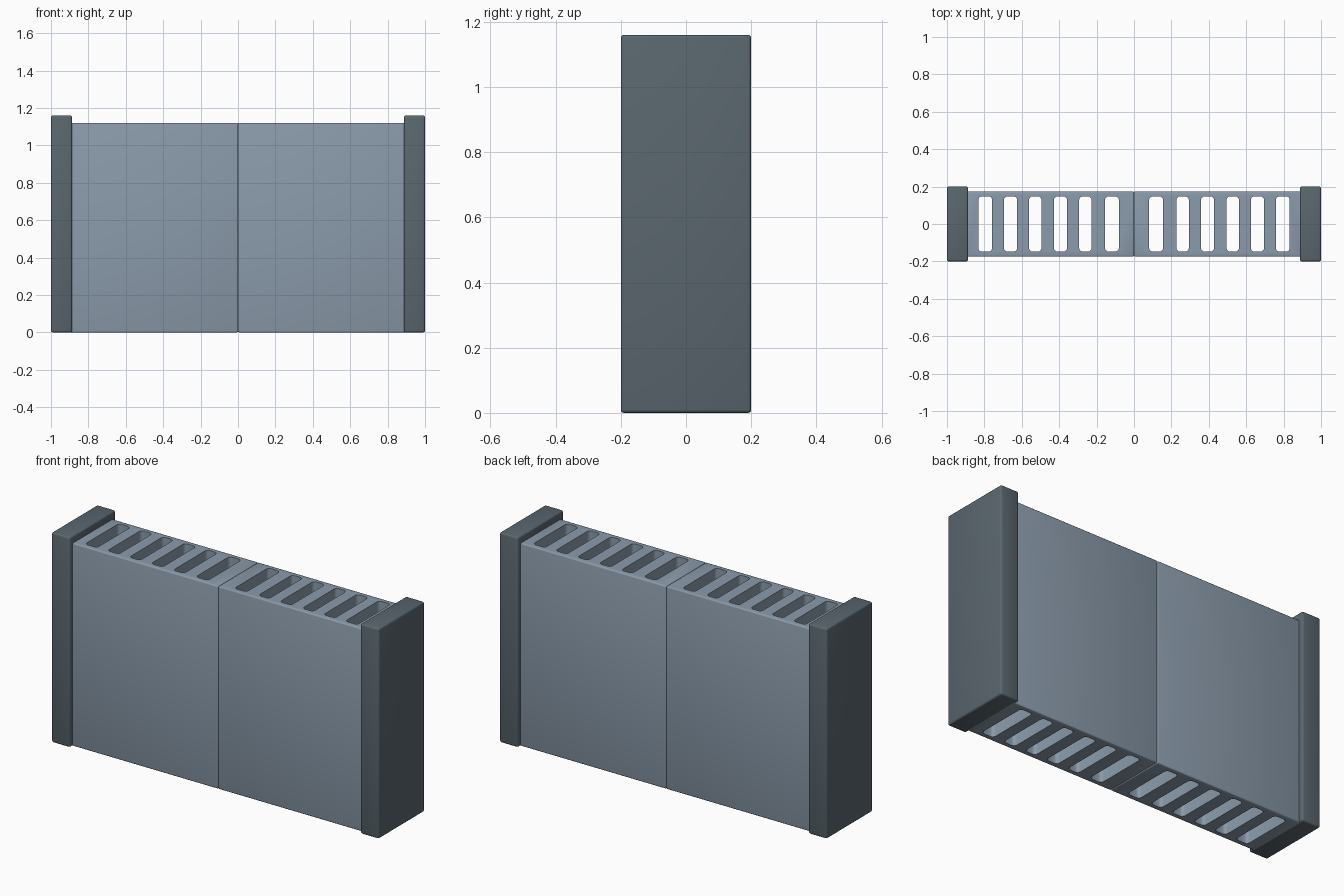
import bpy, bmesh, math

if "Cube" in bpy.data.objects:
    bpy.data.objects.remove(bpy.data.objects["Cube"])


def material(name, color):
    m = bpy.data.materials.new(name)
    m.diffuse_color = (*color, 1)
    m.use_nodes = True
    m.node_tree.nodes["Principled BSDF"].inputs["Base Color"].default_value = m.diffuse_color
    return m


BODY = material("light_blue_grey", (0.258, 0.328, 0.407))
CAP = material("dark_slate", (0.102, 0.133, 0.156))


def box(name, lo, hi, mat=None):
    bm = bmesh.new()
    bmesh.ops.create_cube(bm, size=1)
    for v in bm.verts:
        v.co = [(a + b) / 2 + c * (b - a) for a, b, c in zip(lo, hi, v.co)]
    me = bpy.data.meshes.new(name)
    bm.to_mesh(me)
    bm.free()
    if mat:
        me.materials.append(mat)
    ob = bpy.data.objects.new(name, me)
    bpy.context.collection.objects.link(ob)
    return ob


def bevel(ob, width, segments=3):
    mod = ob.modifiers.new("bevel", 'BEVEL')
    mod.width, mod.segments = width, segments
    mod.limit_method = 'ANGLE'


def slot_cutter(slots):
    # rounded upright prisms, one per slot, in a single mesh
    bm = bmesh.new()
    r, hy, n = 0.018, 0.147, 4
    for cx, w in slots:
        ring = []
        for q, (sx, sy) in enumerate([(1, 1), (-1, 1), (-1, -1), (1, -1)]):
            for i in range(n + 1):
                a = (q + i / n) * math.pi / 2
                ring.append(bm.verts.new((cx + sx * (w / 2 - r) + r * math.cos(a),
                                          sy * (hy - r) + r * math.sin(a), -0.2)))
        f = bm.faces.new(ring)
        ext = bmesh.ops.extrude_face_region(bm, geom=[f])["geom"]
        for v in ext:
            if isinstance(v, bmesh.types.BMVert):
                v.co.z = 1.4
    bmesh.ops.recalc_face_normals(bm, faces=bm.faces)
    me = bpy.data.meshes.new("slot_cutter")
    bm.to_mesh(me)
    bm.free()
    ob = bpy.data.objects.new("slot_cutter", me)
    bpy.context.collection.objects.link(ob)
    ob.hide_render = True
    return ob


def finish(ob):
    # apply modifiers and smooth the rounded edges only
    bpy.ops.object.select_all(action='DESELECT')
    ob.select_set(True)
    bpy.context.view_layer.objects.active = ob
    for mod in list(ob.modifiers):
        bpy.ops.object.modifier_apply(modifier=mod.name)
    bpy.ops.object.shade_smooth_by_angle(angle=math.radians(35))


# slot centre and width, outward from the middle seam
SLOTS = [(0.118, 0.074), (0.26, 0.066), (0.393, 0.07),
         (0.528, 0.066), (0.66, 0.07), (0.795, 0.074)]

for side, s in (("left", -1), ("right", 1)):
    # slotted body half, meeting its twin at a rounded seam
    x0, x1 = sorted((0.0, s * 0.9))
    half = box(side + "_body", (x0, -0.175, 0), (x1, 0.175, 1.12), BODY)
    bevel(half, 0.007)
    cutter = slot_cutter([(s * c, w) for c, w in SLOTS])
    cut = half.modifiers.new("slots", 'BOOLEAN')
    cut.operation, cut.solver, cut.object = 'DIFFERENCE', 'EXACT', cutter
    finish(half)
    bpy.data.objects.remove(cutter)

    # taller, deeper end cap
    x0, x1 = sorted((s * 0.887, s * 1.0))
    cap = box(side + "_end_cap", (x0, -0.2, 0), (x1, 0.2, 1.16), CAP)
    bevel(cap, 0.01)
    finish(cap)
